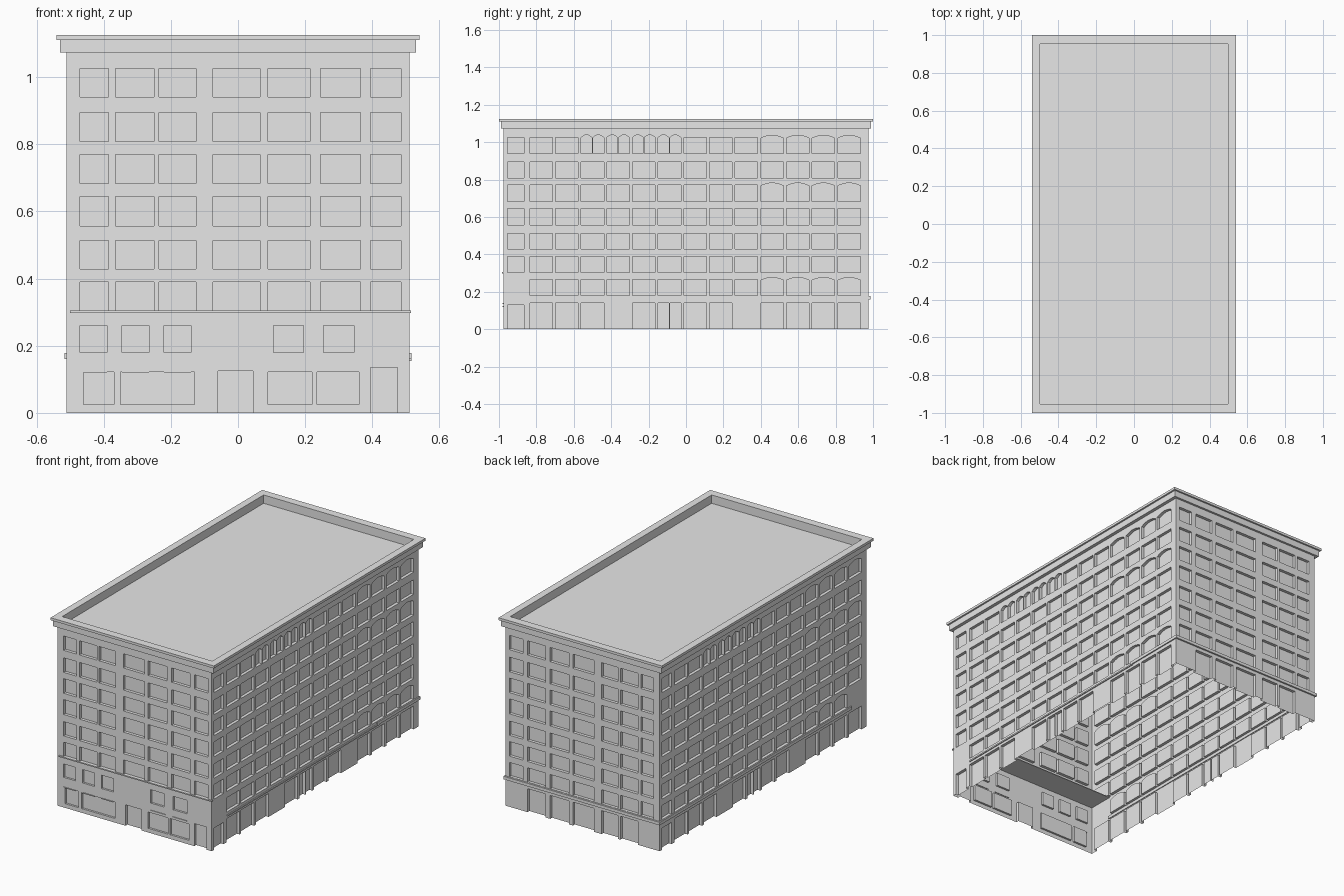
import bpy, bmesh, math

cube = bpy.data.objects.get("Cube")
if cube:
    bpy.data.objects.remove(cube)

stone = bpy.data.materials.new("light_grey")
stone.use_nodes = True
stone.diffuse_color = (0.8, 0.8, 0.8, 1)
stone.node_tree.nodes["Principled BSDF"].inputs["Base Color"].default_value = (0.8, 0.8, 0.8, 1)

HX, HY = 0.51, 0.977      # half width and half length of the walls
ROOF = 1.075
RECESS = 0.018


def finish(bm, name):
    bmesh.ops.recalc_face_normals(bm, faces=bm.faces)
    mesh = bpy.data.meshes.new(name)
    bm.to_mesh(mesh)
    bm.free()
    mesh.materials.append(stone)
    obj = bpy.data.objects.new(name, mesh)
    bpy.context.collection.objects.link(obj)
    return obj


def box(name, x0, x1, y0, y1, z0, z1):
    bm = bmesh.new()
    bmesh.ops.create_cube(bm, size=1)
    for v in bm.verts:
        v.co.x = x1 if v.co.x > 0 else x0
        v.co.y = y1 if v.co.y > 0 else y0
        v.co.z = z1 if v.co.z > 0 else z0
    return finish(bm, name)


# Each wall maps (along the wall, depth into it, height) to a point
WALLS = {
    "front": lambda u, d, z: (u, d - HY, z),
    "back": lambda u, d, z: (u, HY - d, z),
    "right": lambda u, d, z: (HX - d, u, z),
    "left": lambda u, d, z: (d - HX, -u, z),
}

cut = bmesh.new()


def opening(wall, u0, u1, z0, z1, rise=0, depth=RECESS):
    """Add a prism that cuts a window or door, with an optional arched head."""
    place = WALLS[wall]
    outline = [(u0, z0), (u1, z0), (u1, z1)]
    if rise:
        for i in range(1, 6):
            t = i / 6
            outline.append((u1 + (u0 - u1) * t, z1 + rise * math.sin(math.pi * t)))
    outline.append((u0, z1))
    outer = [cut.verts.new(place(u, -0.03, z)) for u, z in outline]
    inner = [cut.verts.new(place(u, depth, z)) for u, z in outline]
    cut.faces.new(outer)
    cut.faces.new(inner[::-1])
    n = len(outline)
    for i in range(n):
        j = (i + 1) % n
        cut.faces.new((outer[j], outer[i], inner[i], inner[j]))


ROWS = [(0.94, 1.025), (0.808, 0.895), (0.683, 0.77), (0.556, 0.645),
        (0.428, 0.513), (0.303, 0.39), (0.18, 0.265)]
SHORT = [(-0.47, -0.385), (-0.365, -0.25), (-0.235, -0.125), (-0.075, 0.065),
         (0.09, 0.215), (0.245, 0.365), (0.395, 0.485)]
LONG = [(-0.955, -0.865)] + [(-0.835 + 0.1372 * i, -0.714 + 0.1372 * i) for i in range(13)]

# Windows of the two short walls
for row, (z0, z1) in enumerate(ROWS):
    for u0, u1 in SHORT:
        if row < 6:
            opening("front", u0, u1, z0, z1)
        opening("back", u0, u1, z0, z1)

# Windows of the two long walls: arched at one end, paired in the top row
for wall in ("right", "left"):
    for row, (z0, z1) in enumerate(ROWS):
        for col, (u0, u1) in enumerate(LONG):
            front_end = u0 < -0.85 if wall == "right" else u1 > 0.9
            if row == 6 and front_end:
                continue
            if row == 0 and 3 <= col <= 6:
                mid = (u0 + u1) / 2
                opening(wall, u0, mid - 0.003, z0, z1, 0.014)
                opening(wall, mid + 0.003, u1, z0, z1, 0.014)
            else:
                arched = col >= 10 and row in (0, 2, 6)
                opening(wall, u0, u1, z0, z1 - 0.003 * arched, 0.015 * arched)
    # Ground floor bays
    for col, (u0, u1) in enumerate(LONG):
        if col in (4, 9):
            continue
        if col == 6:
            mid = (u0 + u1) / 2
            opening(wall, u0, mid - 0.003, -0.05, 0.14)
            opening(wall, mid + 0.003, u1, -0.05, 0.14)
        else:
            opening(wall, u0, u1, -0.05, 0.13 if col == 0 else 0.14)

# Ground floor of the back
for u0, u1 in SHORT[1:6]:
    opening("back", u0, u1, -0.05, 0.14)

# Ground floor and mezzanine of the front
for u0, u1 in ((-0.46, -0.37), (-0.35, -0.13), (0.09, 0.22), (0.235, 0.36)):
    opening("front", u0, u1, 0.025, 0.122, depth=0.012)
for u0, u1 in ((-0.47, -0.39), (-0.345, -0.265), (-0.22, -0.14), (0.105, 0.195), (0.255, 0.345)):
    opening("front", u0, u1, 0.18, 0.26, depth=0.012)
opening("front", -0.06, 0.045, -0.05, 0.125)
opening("front", 0.395, 0.475, -0.05, 0.135)

# Hollow body: cut the openings, then open the underside
body = box("building_walls", -HX, HX, -HY, HY, 0, ROOF)
cutter = finish(cut, "opening_cutter")
cutter.hide_render = True
mod = body.modifiers.new("openings", "BOOLEAN")
mod.operation = "DIFFERENCE"
mod.solver = "EXACT"
mod.object = cutter
bpy.context.view_layer.objects.active = body
bpy.ops.object.modifier_apply(modifier=mod.name)
bpy.data.objects.remove(cutter)
bm = bmesh.new()
bm.from_mesh(body.data)
under = [f for f in bm.faces if f.normal.z < -0.9 and f.calc_center_median().z < 0.001]
bmesh.ops.delete(bm, geom=under, context="FACES")
bm.to_mesh(body.data)
bm.free()

# Stepped cornice with a parapet around the sunken roof
bm = bmesh.new()
rings = []
for x, y, z in ((HX, HY, ROOF - 0.002), (0.53, 0.99, ROOF - 0.002), (0.53, 0.99, 1.11), (0.54, 1, 1.11),
                (0.54, 1, 1.125), (0.497, 0.952, 1.125), (0.497, 0.952, ROOF)):
    rings.append([bm.verts.new((sx * x, sy * y, z))
                  for sx, sy in ((-1, -1), (1, -1), (1, 1), (-1, 1))])
for a, b in zip(rings, rings[1:]):
    for i in range(4):
        j = (i + 1) % 4
        bm.faces.new((a[i], a[j], b[j], b[i]))
finish(bm, "cornice")

# String courses above the ground floor
box("front_ledge", -0.5, HX + 0.005, -HY - 0.007, -HY + 0.005, 0.298, 0.305)
box("back_ledge", -HX - 0.007, HX + 0.007, HY - 0.005, HY + 0.01, 0.16, 0.178)
box("left_ledge", -HX - 0.007, -HX + 0.005, -0.83, HY + 0.01, 0.16, 0.178)
box("right_thin_ledge", HX - 0.005, HX + 0.006, -0.83, 0.6, 0.155, 0.163)
box("right_thick_ledge", HX - 0.005, HX + 0.007, 0.58, HY + 0.01, 0.16, 0.178)

# Lintels over the front ground floor windows
for i, (u0, u1, z) in enumerate(((-0.47, -0.39, 0.12), (-0.345, -0.265, 0.12), (-0.22, -0.14, 0.12),
                                 (0.105, 0.205, 0.135), (0.25, 0.345, 0.135))):
    box(f"front_lintel_{i + 1}", u0, u1, -HY - 0.004, -HY + 0.005, z, z + 0.004)

# Ceiling of the front lobby inside the shell
box("lobby_ceiling", -HX + 0.002, HX - 0.002, -HY + 0.002, -0.82, 0.296, 0.3)
